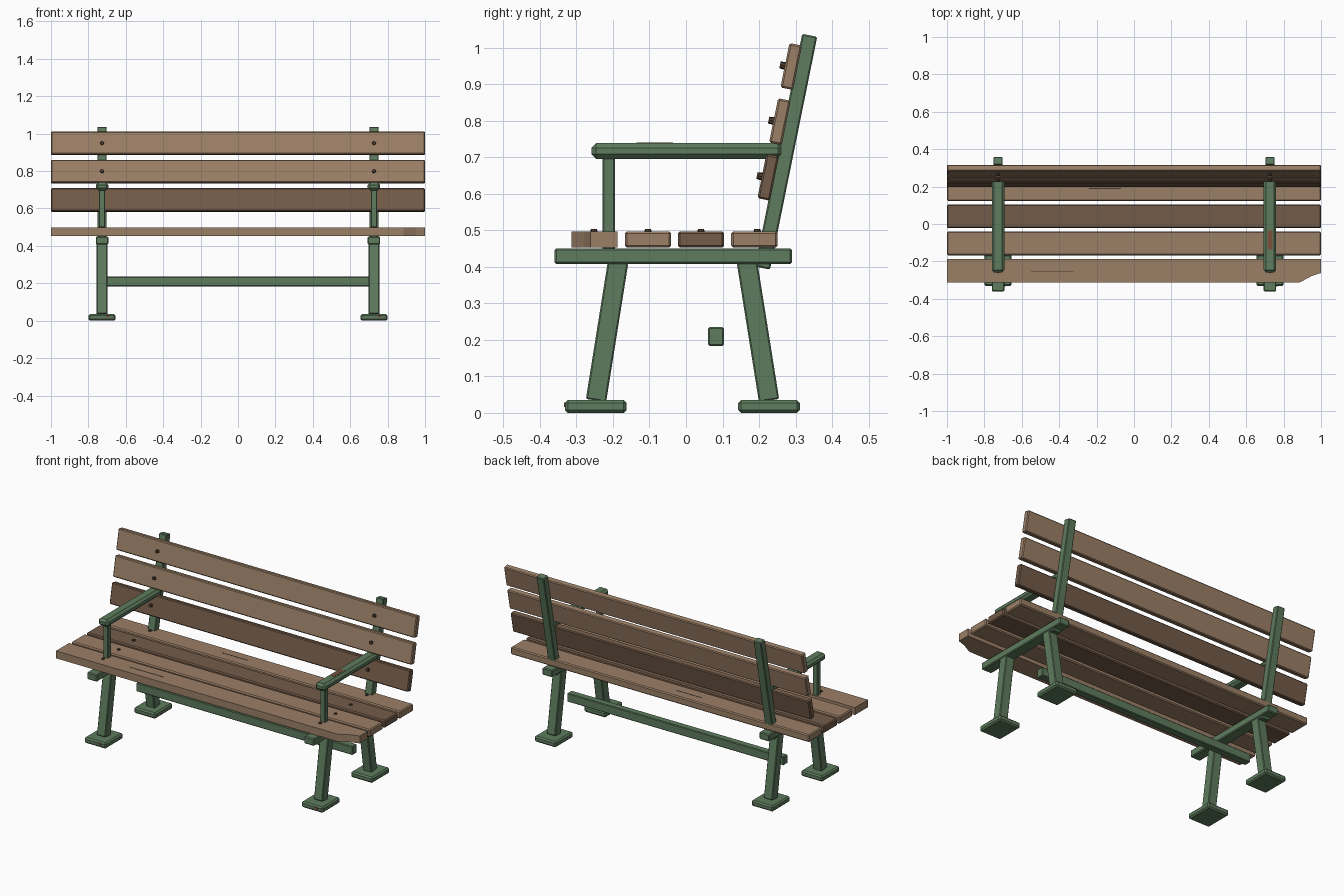
import bpy, bmesh
from math import pi
from mathutils import Matrix

cube = bpy.data.objects.get("Cube")
if cube:
    bpy.data.objects.remove(cube, do_unlink=True)


def material(name, r, g, b):
    m = bpy.data.materials.new(name)
    m.use_nodes = True
    m.diffuse_color = (r, g, b, 1)
    m.node_tree.nodes["Principled BSDF"].inputs["Base Color"].default_value = (r, g, b, 1)
    return m


WOOD = material("weathered wood", 0.33, 0.215, 0.135)
DARK_WOOD = material("dark wood", 0.175, 0.107, 0.068)
GREEN = material("green paint", 0.112, 0.2, 0.112)
BOLT = material("bolt metal", 0.07, 0.045, 0.03)
CRACK = material("wood crack", 0.06, 0.038, 0.025)
RUST = material("rust", 0.2, 0.08, 0.045)


def finish(name, bm, mat, loc=(0, 0, 0), tilt=0):
    mesh = bpy.data.meshes.new(name)
    bm.to_mesh(mesh)
    bm.free()
    mesh.materials.append(mat)
    ob = bpy.data.objects.new(name, mesh)
    ob.location = loc
    ob.rotation_euler.x = tilt
    bpy.context.collection.objects.link(ob)
    return ob


def box(name, size, loc, mat, bevel=0.0, tilt=0):
    bm = bmesh.new()
    bmesh.ops.create_cube(bm, size=1, matrix=Matrix.Diagonal((*size, 1)))
    if bevel:
        bmesh.ops.bevel(bm, geom=bm.edges[:], offset=bevel, segments=1, affect='EDGES')
    return finish(name, bm, mat, loc, tilt)


def bolt(name, loc, radius, depth, tilt=0):
    bm = bmesh.new()
    bmesh.ops.create_cone(bm, cap_ends=True, segments=8, radius1=radius,
                          radius2=radius * 0.85, depth=depth)
    return finish(name, bm, BOLT, loc, tilt)


FRAME_X = 0.727
LEAN = -0.2
SEAT_TOP = 0.497

# Front seat plank with a broken left corner
outline = [(-1, -0.188), (-1, -0.313), (0.885, -0.313), (0.95, -0.278), (1, -0.262), (1, -0.188)]
bm = bmesh.new()
face = bm.faces.new([bm.verts.new((x, y, 0.452)) for x, y in outline])
top = bmesh.ops.extrude_face_region(bm, geom=[face])["geom"]
bmesh.ops.translate(bm, vec=(0, 0, SEAT_TOP - 0.452),
                    verts=[v for v in top if isinstance(v, bmesh.types.BMVert)])
bmesh.ops.recalc_face_normals(bm, faces=bm.faces[:])
finish("seat_slat_front", bm, WOOD)

# Remaining seat planks
for i, (y, mat) in enumerate([(-0.104, WOOD), (0.041, DARK_WOOD), (0.187, WOOD)]):
    box(f"seat_slat_{i + 2}", (2, 0.127, 0.045), (0, y, 0.4745), mat, 0.006)

# Backrest planks
back_slats = [(0.225, 0.645, DARK_WOOD), (0.257, 0.797, WOOD), (0.288, 0.948, WOOD)]
for i, (y, z, mat) in enumerate(back_slats):
    box(f"back_slat_{i + 1}", (2, 0.035, 0.124), (0, y, z), mat, 0.005, LEAN)

# Hairline cracks in the planks
for i, (x, y, length) in enumerate([(-0.437, -0.253, 0.225), (-0.155, 0.19, 0.17)]):
    box(f"crack_{i + 1}", (length, 0.004, 0.002), (x, y, SEAT_TOP), CRACK)

# Iron frames, one at each side
for side, x in (("left", FRAME_X), ("right", -FRAME_X)):
    box(f"seat_rail_{side}", (0.067, 0.65, 0.043), (x, -0.035, 0.429), GREEN, 0.005)
    box(f"back_post_{side}", (0.05, 0.042, 0.65), (x, 0.274, 0.715), GREEN, 0.004, LEAN)
    box(f"arm_post_{side}", (0.034, 0.034, 0.27), (x, -0.212, 0.575), GREEN, 0.004)
    box(f"armrest_{side}", (0.067, 0.524, 0.043), (x, 0.003, 0.717), GREEN, 0.013)

    # Splayed legs on square feet
    for end, leg_y, foot_y, tilt in (("front", -0.216, -0.247, -0.158),
                                     ("back", 0.197, 0.227, 0.158)):
        box(f"{end}_leg_{side}", (0.057, 0.056, 0.385), (x, leg_y, 0.224), GREEN, 0.004, tilt)
        box(f"{end}_foot_{side}", (0.145, 0.169, 0.035), (x, foot_y, 0.0175), GREEN, 0.008)

    # Bolt heads
    for i, y in enumerate([-0.252, -0.104, 0.041, 0.195]):
        bolt(f"seat_bolt_{side}_{i + 1}", (x, y, SEAT_TOP + 0.002), 0.01, 0.008)
    for i, (y, z, _) in enumerate(back_slats):
        bolt(f"back_bolt_{side}_{i + 1}", (x, y - 0.023, z + 0.003), 0.011, 0.016, LEAN + pi / 2)

    # Small rust patches
    box(f"foot_rust_{side}", (0.02, 0.004, 0.012), (x + 0.03, -0.3315, 0.022), RUST)

# Worn patch on the left armrest
box("armrest_rust", (0.026, 0.1, 0.002), (FRAME_X, -0.085, 0.7385), RUST)

# Long stretcher under the seat
box("stretcher", (1.45, 0.043, 0.052), (0, 0.082, 0.209), GREEN, 0.004)
